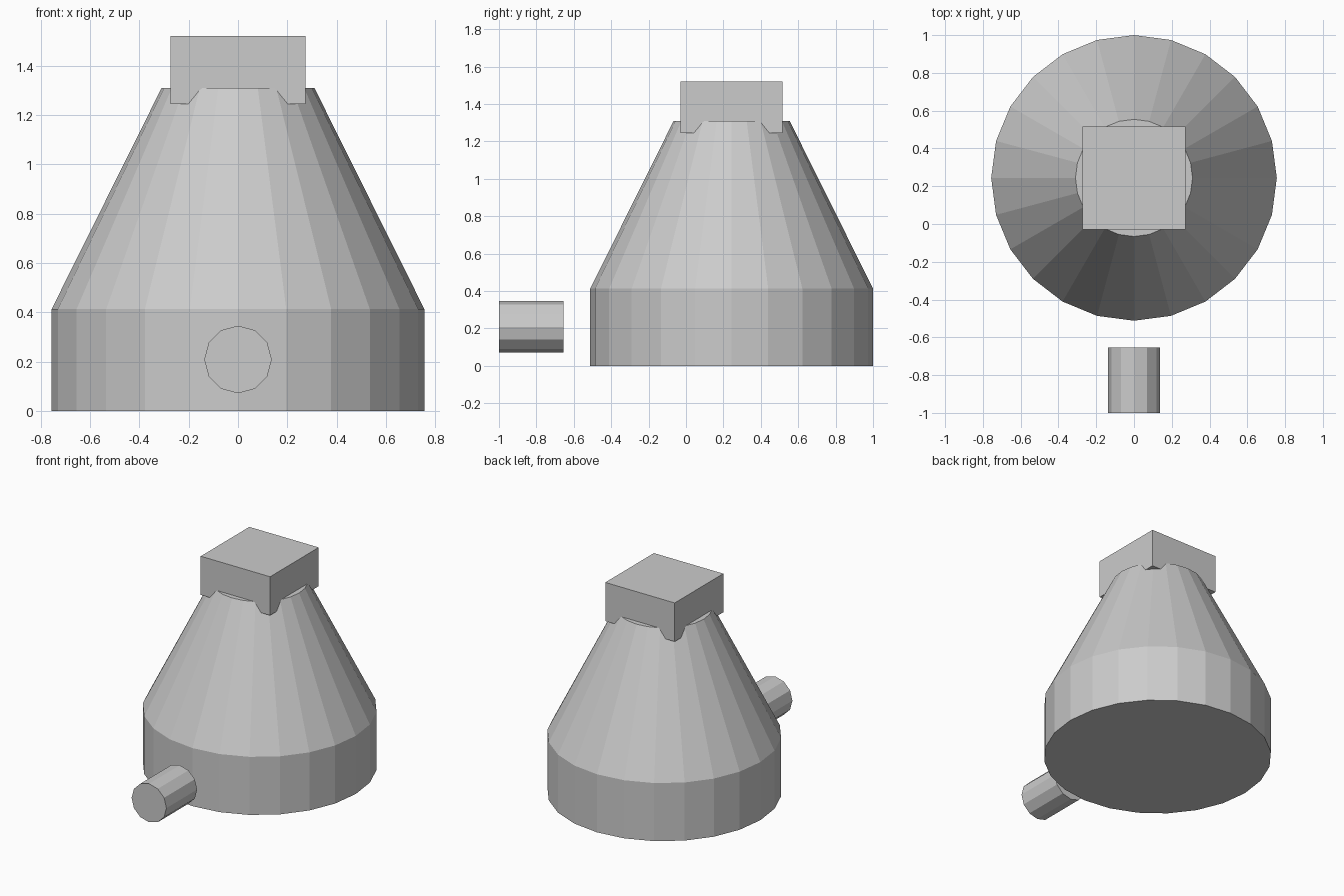
import bpy
import bmesh
from mathutils import Matrix, Vector

if "Cube" in bpy.data.objects:
    bpy.data.objects.remove(bpy.data.objects["Cube"])

CENTRE_Y = 0.244


def finish(name, bm):
    bmesh.ops.recalc_face_normals(bm, faces=bm.faces)
    mesh = bpy.data.meshes.new(name)
    bm.to_mesh(mesh)
    bm.free()
    obj = bpy.data.objects.new(name, mesh)
    bpy.context.collection.objects.link(obj)
    return obj


def lathe(name, profile, sides, matrix):
    """Stack (radius, height) rings into a closed, flat-faced solid."""
    bm = bmesh.new()
    rings = []
    for radius, height in profile:
        ring = bmesh.ops.create_circle(bm, segments=sides, radius=radius)["verts"]
        bmesh.ops.translate(bm, verts=ring, vec=(0, 0, height))
        rings.append(ring)
    for low, high in zip(rings, rings[1:]):
        for i in range(sides):
            j = (i + 1) % sides
            bm.faces.new((low[i], low[j], high[j], high[i]))
    bm.faces.new(rings[0][::-1])
    bm.faces.new(rings[-1])
    bm.transform(matrix)
    return finish(name, bm)


# Main body: straight drum with a tapered shoulder
lathe("body", [(0.756, 0), (0.756, 0.413), (0.31, 1.31)], 24,
      Matrix.Translation((0, CENTRE_Y, 0)))

# Square cap, sunk into the tip so its corners overhang
bm = bmesh.new()
bmesh.ops.create_cube(bm, size=1)
bmesh.ops.scale(bm, verts=bm.verts, vec=Vector((0.546, 0.546, 0.275)))
bmesh.ops.translate(bm, verts=bm.verts, vec=(0, CENTRE_Y, 1.3825))
finish("square_cap", bm)

# Short horizontal peg standing clear of the front
lathe("front_peg", [(0.137, 0), (0.137, 0.345)], 12,
      Matrix.Translation((0, -1, 0.209)) @ Matrix.Rotation(-1.5707963, 4, "X"))
